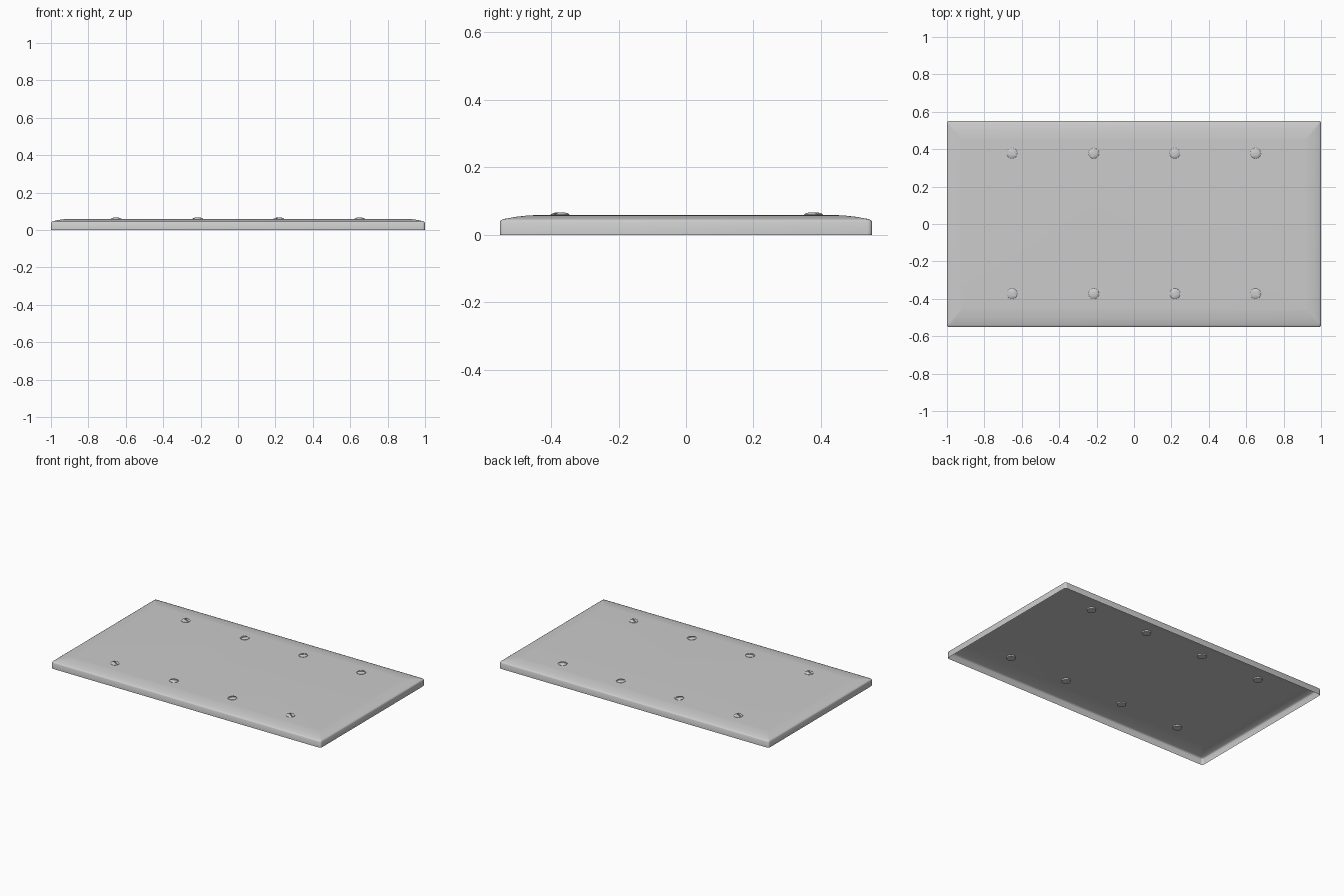
import bpy, bmesh, math

if "Cube" in bpy.data.objects:
    bpy.data.objects.remove(bpy.data.objects["Cube"])

grey = bpy.data.materials.new("light_grey")
grey.diffuse_color = (0.6, 0.6, 0.6, 1)
grey.use_nodes = True
grey.node_tree.nodes["Principled BSDF"].inputs["Base Color"].default_value = grey.diffuse_color


def add_object(name, bm):
    mesh = bpy.data.meshes.new(name)
    bm.to_mesh(mesh)
    bm.free()
    mesh.materials.append(grey)
    obj = bpy.data.objects.new(name, mesh)
    bpy.context.collection.objects.link(obj)
    return obj


def smooth(obj, degrees):
    bpy.ops.object.select_all(action='DESELECT')
    obj.select_set(True)
    bpy.context.view_layer.objects.active = obj
    bpy.ops.object.shade_smooth_by_angle(angle=math.radians(degrees))


def rounded_ring(bm, hx, hy, r, z, steps=4):
    """Loop of vertices around a rounded rectangle."""
    ring = []
    for k, (sx, sy) in enumerate([(1, 1), (-1, 1), (-1, -1), (1, -1)]):
        for i in range(steps + 1):
            a = math.pi / 2 * (k + i / steps)
            ring.append(bm.verts.new((sx * (hx - r) + r * math.cos(a),
                                      sy * (hy - r) + r * math.sin(a), z)))
    return ring


def bridge(bm, low, high):
    n = len(low)
    for i in range(n):
        j = (i + 1) % n
        bm.faces.new((low[i], low[j], high[j], high[i]))


# Cover plate: thin shell, open underneath, with a shallow bevelled border
bm = bmesh.new()
profile = [(0.0, 0.0, 0.014), (0.0, 0.038, 0.014), (0.003, 0.043, 0.013),
           (0.012, 0.047, 0.012), (0.05, 0.0535, 0.008),
           (0.085, 0.0575, 0.006), (0.1, 0.058, 0.005)]
rings = [rounded_ring(bm, 1 - d * 0.8, 0.552 - d, r, z) for d, z, r in profile]
for low, high in zip(rings, rings[1:]):
    bridge(bm, low, high)
bm.faces.new(rings[-1])
plate = add_object("cover_plate", bm)
smooth(plate, 50)

# Screw head: low dome turned from a profile
bm = bmesh.new()
sides = 24
loops = []
for r, z in [(0.028, -0.009), (0.028, 0.002), (0.024, 0.005), (0.016, 0.0075), (0.007, 0.0085)]:
    loops.append([bm.verts.new((r * math.cos(i * math.tau / sides),
                                r * math.sin(i * math.tau / sides), z))
                  for i in range(sides)])
for low, high in zip(loops, loops[1:]):
    bridge(bm, low, high)
bm.faces.new(loops[-1])
bm.faces.new(loops[0][::-1])
screw = add_object("screw_head_1", bm)

# Straight slot cut across the dome
bm = bmesh.new()
bmesh.ops.create_cube(bm, size=1)
bmesh.ops.scale(bm, vec=(0.08, 0.007, 0.02), verts=bm.verts)
bmesh.ops.translate(bm, vec=(0, 0, 0.0125), verts=bm.verts)
cutter = add_object("slot_cutter", bm)
cutter.hide_render = True
mod = screw.modifiers.new("slot", 'BOOLEAN')
mod.operation = 'DIFFERENCE'
mod.object = cutter
mod.solver = 'EXACT'
bpy.context.view_layer.objects.active = screw
screw.select_set(True)
bpy.ops.object.modifier_apply(modifier="slot")
bpy.data.objects.remove(cutter)
smooth(screw, 35)

# Two rows of four screws, slots turned to different angles
places = [(x, y) for y in (0.378, -0.373) for x in (-0.652, -0.215, 0.219, 0.65)]
angles = [-25, 60, 45, 30, -30, 20, 55, -35]
for i, ((x, y), a) in enumerate(zip(places, angles)):
    head = screw
    if i:
        head = screw.copy()
        head.name = f"screw_head_{i + 1}"
        bpy.context.collection.objects.link(head)
    head.location = (x, y, 0.058)
    head.rotation_euler.z = math.radians(a)
